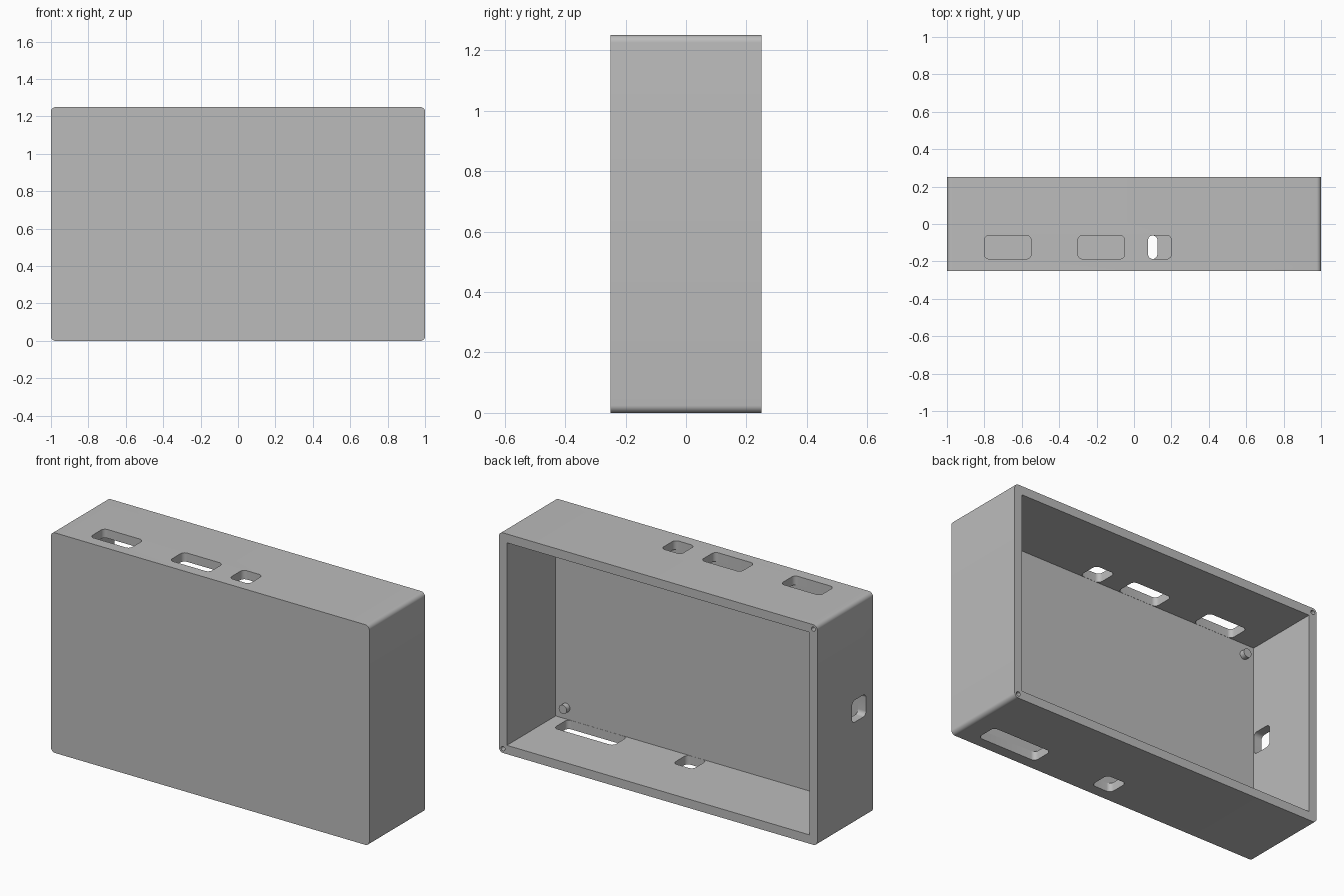
import bpy, math
from mathutils import Matrix, Vector

if "Cube" in bpy.data.objects:
    bpy.data.objects.remove(bpy.data.objects["Cube"], do_unlink=True)

W, H, D = 2.0, 1.25, 0.5        # width, height, depth of the case
WALL, FACE = 0.05, 0.0625       # side wall and front wall thickness
RADIUS = 0.025                  # corner rounding
INNER = -D / 2 + FACE           # inside surface of the front wall

grey = bpy.data.materials.new("grey_plastic")
grey.use_nodes = True
COLOUR = (0.5, 0.5, 0.5, 1)
grey.diffuse_color = COLOUR
grey.node_tree.nodes["Principled BSDF"].inputs["Base Color"].default_value = COLOUR


def prism(name, outline, depth, centre, axis):
    """Outline extruded along an axis and centred at a point."""
    rot = {"x": Matrix(((0, 0, 1), (1, 0, 0), (0, 1, 0))),
           "y": Matrix(((1, 0, 0), (0, 0, -1), (0, 1, 0))),
           "z": Matrix.Identity(3)}[axis]
    n = len(outline)
    verts = [rot @ Vector((u, v, s * depth / 2)) + Vector(centre)
             for s in (-1, 1) for u, v in outline]
    faces = [list(range(n))[::-1], list(range(n, 2 * n))]
    faces += [[i, (i + 1) % n, n + (i + 1) % n, n + i] for i in range(n)]
    mesh = bpy.data.meshes.new(name)
    mesh.from_pydata(verts, [], faces)
    mesh.materials.append(grey)
    obj = bpy.data.objects.new(name, mesh)
    bpy.context.collection.objects.link(obj)
    return obj


def rounded(w, h, r, steps=8):
    """Rectangle outline with rounded corners."""
    pts = []
    for k, (sx, sy) in enumerate(((1, 1), (-1, 1), (-1, -1), (1, -1))):
        for i in range(steps + 1):
            a = math.pi / 2 * (k + i / steps)
            pts.append((sx * (w / 2 - r) + r * math.cos(a),
                        sy * (h / 2 - r) + r * math.sin(a)))
    return pts


def rectangle(w, h):
    return [(w / 2, h / 2), (-w / 2, h / 2), (-w / 2, -h / 2), (w / 2, -h / 2)]


def circle(r, n=24):
    return [(r * math.cos(math.tau * i / n), r * math.sin(math.tau * i / n))
            for i in range(n)]


def cut(target, cutter):
    cutter.hide_render = True
    mod = target.modifiers.new("cut", "BOOLEAN")
    mod.operation, mod.solver, mod.object = "DIFFERENCE", "EXACT", cutter
    bpy.context.view_layer.objects.active = target
    bpy.ops.object.modifier_apply(modifier=mod.name)
    bpy.data.objects.remove(cutter, do_unlink=True)


def smooth(obj):
    bpy.ops.object.select_all(action="DESELECT")
    obj.select_set(True)
    bpy.context.view_layer.objects.active = obj
    bpy.ops.object.shade_smooth_by_angle(angle=math.radians(30))


# Case shell, hollow and open at the back
case = prism("case_shell", rounded(W, H, RADIUS), D, (0, 0, H / 2), "y")
cut(case, prism("cavity_cutter", rectangle(W - 2 * WALL, H - 2 * WALL), D,
                (0, INNER + D / 2, H / 2), "y"))

# Ports in the top and bottom walls, set against the front wall
PORT = 0.125
PORT_Y = INNER + PORT / 2 + 0.001
DEEP = 3 * WALL
for x0, x1, z in ((-0.8, -0.55, H), (-0.3, -0.05, H), (0.075, 0.2, H),
                  (0.5, 0.875, 0), (0, 0.125, 0)):
    cut(case, prism("port_cutter", rounded(x1 - x0, PORT, RADIUS), DEEP,
                    ((x0 + x1) / 2, PORT_Y, z), "z"))

# Port in the right wall
cut(case, prism("side_port_cutter", rounded(PORT, PORT, RADIUS), DEEP,
                (-W / 2, PORT_Y, 0.6375), "x"))

# Screw holes in the back rim and pegs inside, at two opposite corners
PEG = 0.03
for name, s in (("lower_left", 1), ("upper_right", -1)):
    def corner(inset):
        return s * (W / 2 - inset), H / 2 - s * (H / 2 - inset)
    x, z = corner(0.025)
    cut(case, prism("screw_cutter", circle(0.0125), 0.4, (x, D / 2, z), "y"))
    x, z = corner(0.115)
    smooth(prism(name + "_peg", circle(0.025), PEG + 0.01,
                 (x, INNER + PEG / 2 - 0.005, z), "y"))
smooth(case)
